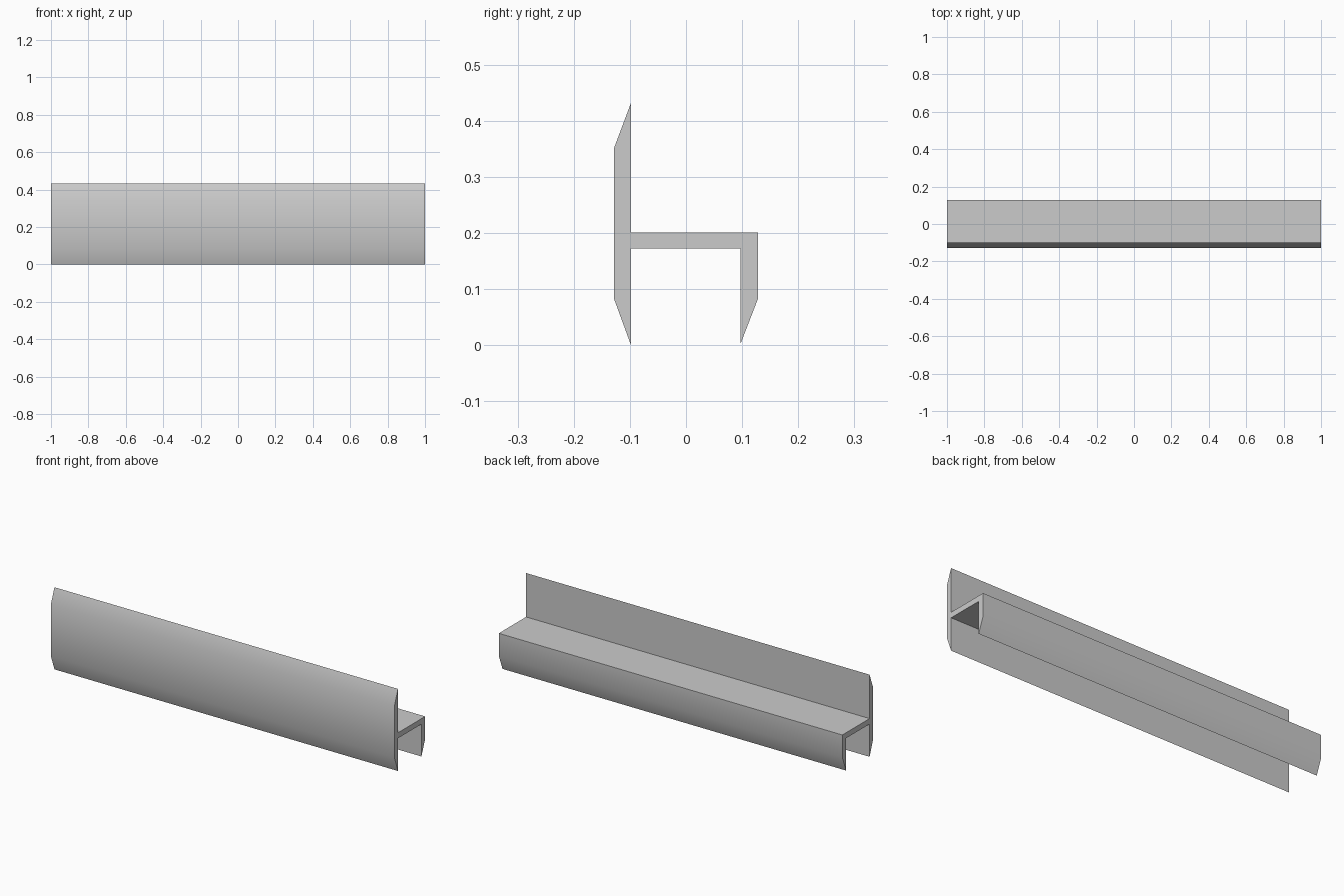
import bpy
import bmesh
from math import radians

cube = bpy.data.objects.get("Cube")
if cube:
    bpy.data.objects.remove(cube, do_unlink=True)

grey = bpy.data.materials.new("plain grey")
grey.use_nodes = True
colour = (0.6, 0.6, 0.6, 1)
grey.diffuse_color = colour
grey.node_tree.nodes["Principled BSDF"].inputs["Base Color"].default_value = colour


def extrude_profile(name, profile, half_length=1.0):
    """Sweep a closed (y, z) outline along x."""
    bm = bmesh.new()
    face = bm.faces.new([bm.verts.new((-half_length, y, z)) for y, z in profile])
    ret = bmesh.ops.extrude_face_region(bm, geom=[face])
    moved = [v for v in ret["geom"] if isinstance(v, bmesh.types.BMVert)]
    bmesh.ops.translate(bm, verts=moved, vec=(2 * half_length, 0, 0))
    bmesh.ops.recalc_face_normals(bm, faces=bm.faces)
    mesh = bpy.data.meshes.new(name)
    bm.to_mesh(mesh)
    bm.free()
    mesh.materials.append(grey)
    obj = bpy.data.objects.new(name, mesh)
    bpy.context.collection.objects.link(obj)
    bpy.ops.object.select_all(action="DESELECT")
    obj.select_set(True)
    bpy.context.view_layer.objects.active = obj
    bpy.ops.object.shade_smooth_by_angle(angle=radians(30))
    return obj


# Tall front plate, tapered to a sharp edge at top and bottom
extrude_profile("front_plate", [
    (-0.098, 0), (-0.098, 0.432), (-0.128, 0.352), (-0.128, 0.082)])

# Shelf with a tapered lip hanging from its back edge
extrude_profile("shelf_and_back_lip", [
    (-0.098, 0.172), (0.097, 0.172), (0.097, 0.002),
    (0.128, 0.082), (0.128, 0.201), (-0.098, 0.201)])
